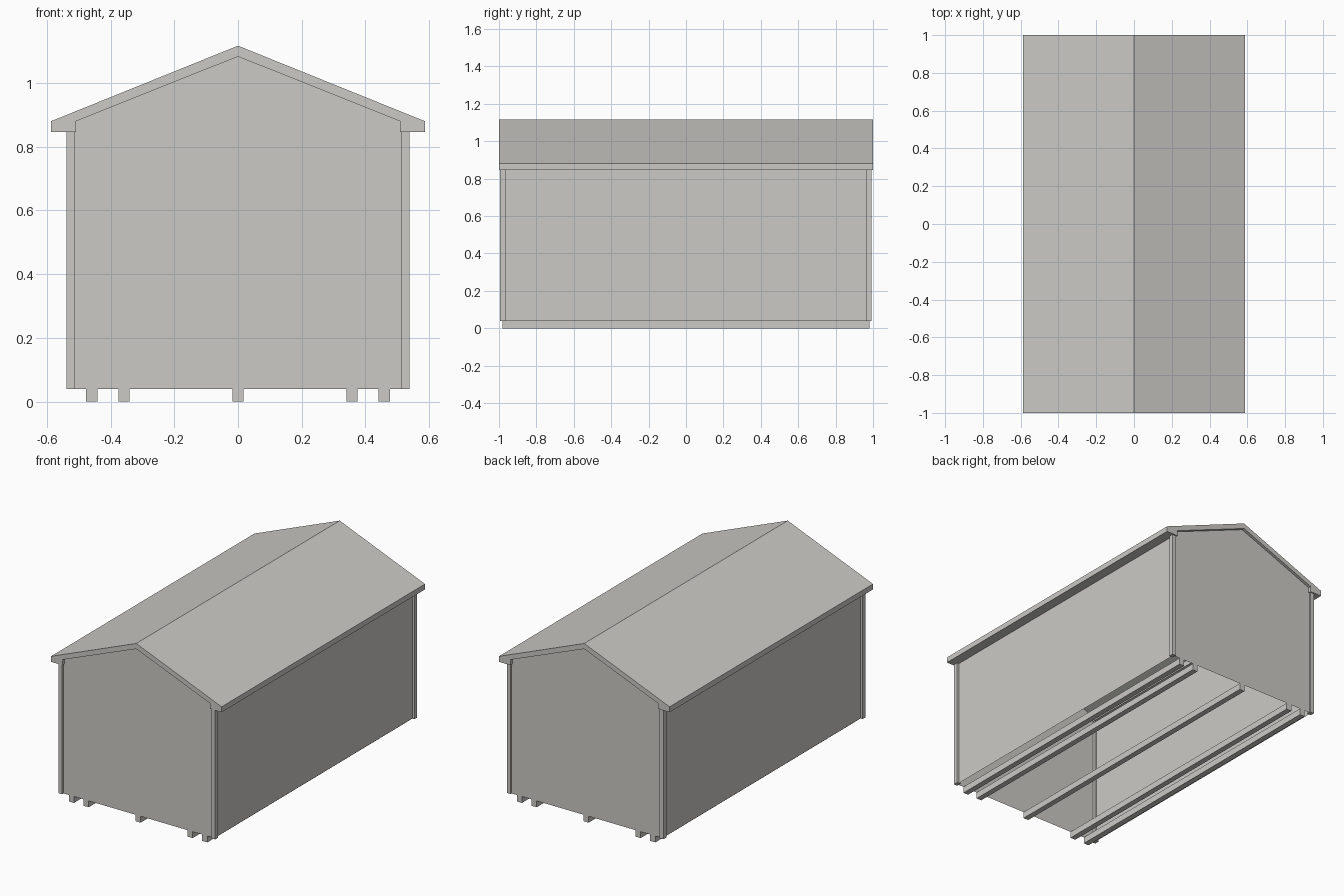
import bpy, bmesh

if "Cube" in bpy.data.objects:
    bpy.data.objects.remove(bpy.data.objects["Cube"])

mat = bpy.data.materials.new("light warm grey")
mat.diffuse_color = (0.6, 0.59, 0.56, 1)
mat.use_nodes = True
mat.node_tree.nodes["Principled BSDF"].inputs["Base Color"].default_value = mat.diffuse_color


def finish(name, bm):
    me = bpy.data.meshes.new(name)
    bm.to_mesh(me)
    bm.free()
    me.materials.append(mat)
    ob = bpy.data.objects.new(name, me)
    bpy.context.collection.objects.link(ob)
    return ob


def box(name, x0, x1, y0, y1, z0, z1):
    bm = bmesh.new()
    bmesh.ops.create_cube(bm, size=1)
    for v in bm.verts:
        v.co = (x1 if v.co.x > 0 else x0,
                y1 if v.co.y > 0 else y0,
                z1 if v.co.z > 0 else z0)
    return finish(name, bm)


def panel(name, points):
    bm = bmesh.new()
    bm.faces.new([bm.verts.new(p) for p in points])
    return finish(name, bm)


WX, WY, BASE, EAVE = 0.525, 0.982, 0.04, 0.846

# Roof: gabled profile with boxed eaves, extruded along the length
half = [(0.587, 0.88), (0.587, EAVE), (0.508, EAVE), (0.508, 0.88)]
profile = ([(0, 1.117)] + half + [(0, 1.083)]
           + [(-x, z) for x, z in reversed(half)])
bm = bmesh.new()
cap = bm.faces.new([bm.verts.new((x, -1, z)) for x, z in profile])
ext = bmesh.ops.extrude_face_region(bm, geom=[cap], use_keep_orig=True)
for g in ext["geom"]:
    if isinstance(g, bmesh.types.BMVert):
        g.co.y = 1
bmesh.ops.recalc_face_normals(bm, faces=bm.faces)
finish("roof", bm)

# Thin end and side walls, open underneath
gable = [(-WX, BASE), (WX, BASE), (WX, 0.884), (0, 1.09), (-WX, 0.884)]
panel("front_wall", [(x, -WY, z) for x, z in gable])
panel("back_wall", [(x, WY, z) for x, z in reversed(gable)])
side = [(-WY, BASE), (WY, BASE), (WY, 0.86), (-WY, 0.86)]
panel("right_wall", [(WX, y, z) for y, z in side])
panel("left_wall", [(-WX, y, z) for y, z in reversed(side)])

# Corner posts
for label, y0, y1 in (("front", -0.995, -0.965), ("back", 0.963, 0.992)):
    box(label + "_right_post", 0.513, 0.539, y0, y1, BASE, EAVE)
    box(label + "_left_post", -0.539, -0.513, y0, y1, BASE, EAVE)

# Floor skids
for i, x in enumerate((-0.459, -0.358, 0, 0.358, 0.459)):
    box(f"skid_{i + 1}", x - 0.0175, x + 0.0175, -0.982, 0.982, 0, BASE)
